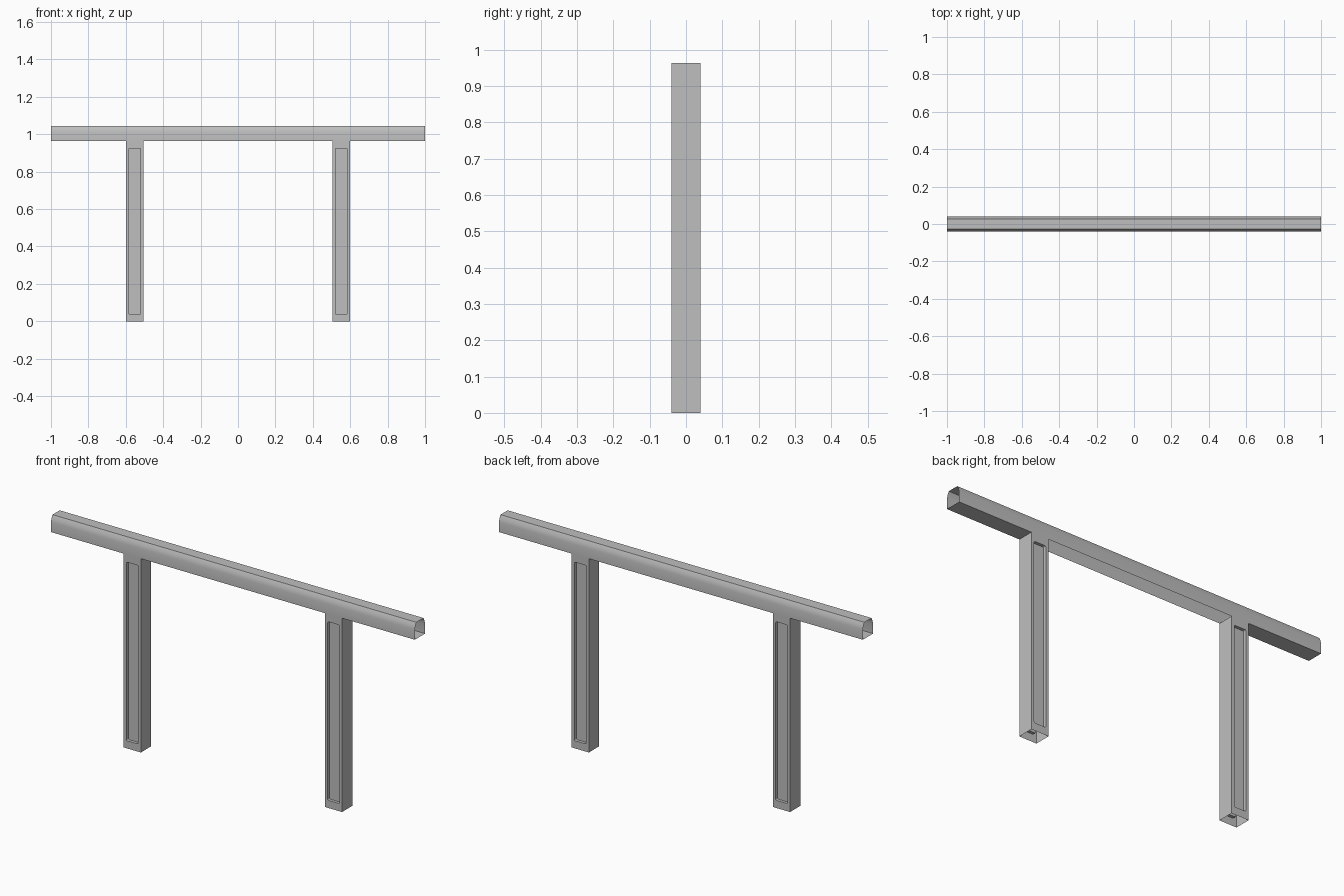
import bpy, bmesh
from math import cos, sin, pi

cube = bpy.data.objects.get("Cube")
if cube:
    bpy.data.objects.remove(cube, do_unlink=True)

HALF_DEPTH = 0.04
POST_IN, POST_OUT = 0.506, 0.6
RAIL_BOTTOM, RAIL_TOP = 0.963, 1.045

grey = bpy.data.materials.new("painted_grey")
grey.use_nodes = True
colour = (0.52, 0.52, 0.52, 1)
grey.diffuse_color = colour
grey.node_tree.nodes["Principled BSDF"].inputs["Base Color"].default_value = colour


def finish(bm, name):
    bmesh.ops.remove_doubles(bm, verts=bm.verts, dist=0.0005)
    bmesh.ops.recalc_face_normals(bm, faces=bm.faces)
    mesh = bpy.data.meshes.new(name)
    bm.to_mesh(mesh)
    bm.free()
    mesh.materials.append(grey)
    obj = bpy.data.objects.new(name, mesh)
    bpy.context.collection.objects.link(obj)
    return obj


def rounded_rectangle(x0, x1, z0, z1, r, steps=4):
    corners = [(x1 - r, z1 - r), (x0 + r, z1 - r), (x0 + r, z0 + r), (x1 - r, z0 + r)]
    points = []
    for i, (cx, cz) in enumerate(corners):
        for k in range(steps + 1):
            a = pi / 2 * (i + k / steps)
            points.append((cx + r * cos(a), cz + r * sin(a)))
    return points


def loop(bm, points, y):
    verts = [bm.verts.new((x, y, z)) for x, z in points]
    edges = [bm.edges.new((verts[i - 1], verts[i])) for i in range(len(verts))]
    return verts, edges


def make_post(name, x0, x1):
    """Hollow post, open at both ends, with a recessed panel front and back."""
    bm = bmesh.new()
    outer = [(x0, 0), (x1, 0), (x1, RAIL_BOTTOM), (x0, RAIL_BOTTOM)]
    panel = rounded_rectangle(x0 + 0.015, x1 - 0.015, 0.038, 0.925, 0.006)
    faces = []
    for side in (-1, 1):
        corner_verts, outer_edges = loop(bm, outer, side * HALF_DEPTH)
        rim, rim_edges = loop(bm, panel, side * HALF_DEPTH)
        bmesh.ops.triangle_fill(bm, edges=outer_edges + rim_edges, use_beauty=True)
        # Recess walls and floor
        floor, _ = loop(bm, panel, side * (HALF_DEPTH - 0.015))
        for i in range(len(rim)):
            bm.faces.new((rim[i - 1], rim[i], floor[i], floor[i - 1]))
        bm.faces.new(floor)
        faces.append(corner_verts)
    # Side walls
    front, back = faces
    for a, b in ((1, 2), (3, 0)):
        bm.faces.new((front[a], back[a], back[b], front[b]))
    finish(bm, name)


def make_rail():
    """Hollow handrail with eased top edges, open underneath between the posts."""
    bm = bmesh.new()
    half = [(HALF_DEPTH, RAIL_BOTTOM), (HALF_DEPTH, 1.012), (0.036, 1.03), (0.028, RAIL_TOP)]
    profile = half + [(-y, z) for y, z in reversed(half)]
    stations = (-1, -POST_OUT, POST_OUT, 1)
    rings = [[bm.verts.new((x, y, z)) for y, z in profile] for x in stations]
    for s in range(3):
        a, b = rings[s], rings[s + 1]
        for i in range(len(profile)):
            if i == 0 and s == 1:
                continue
            bm.faces.new((a[i - 1], a[i], b[i], b[i - 1]))
    rail = finish(bm, "handrail")
    bpy.ops.object.select_all(action="DESELECT")
    rail.select_set(True)
    bpy.context.view_layer.objects.active = rail
    bpy.ops.object.shade_smooth_by_angle(angle=0.5)


make_rail()
make_post("left_post", POST_IN, POST_OUT)
make_post("right_post", -POST_OUT, -POST_IN)
